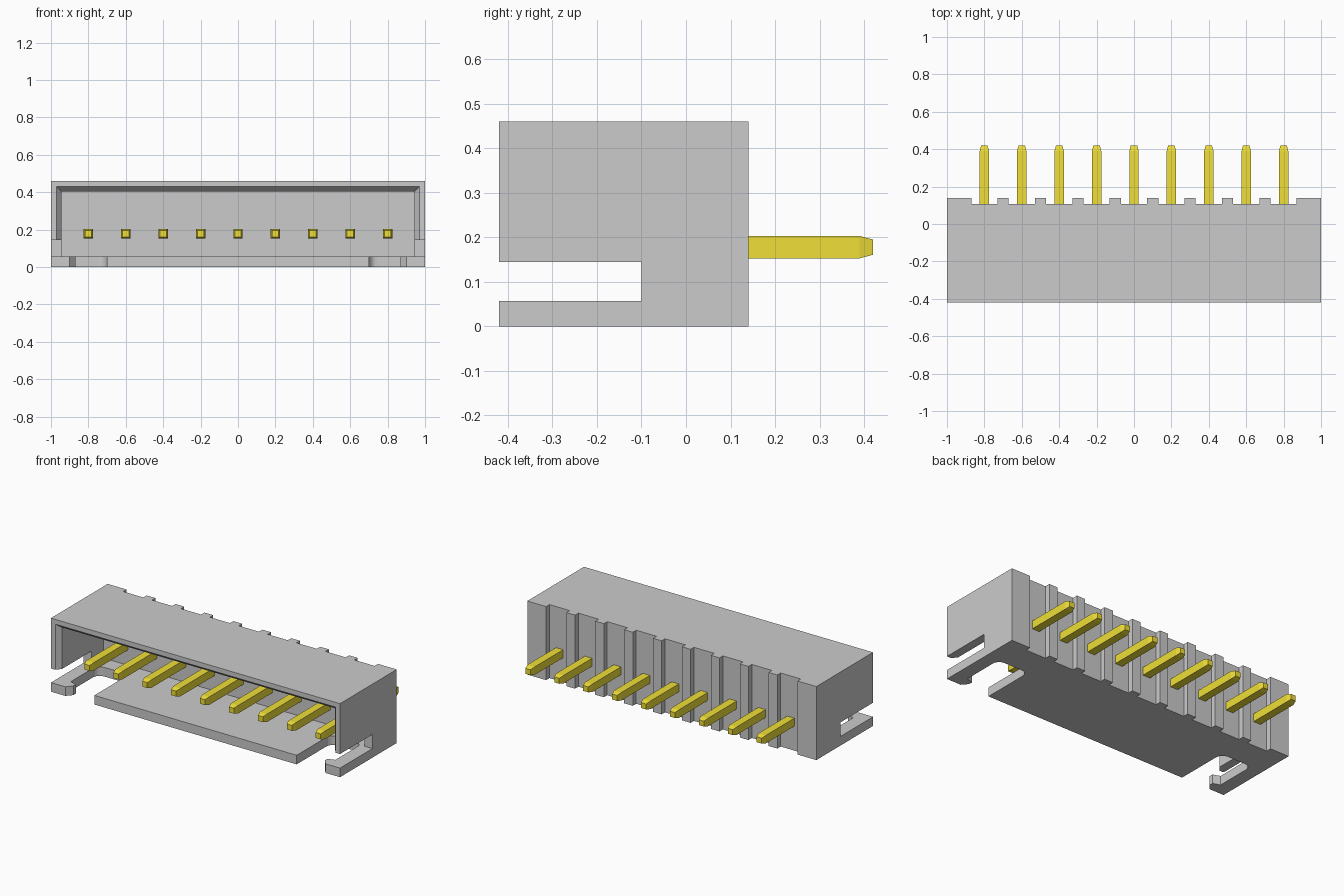
import bpy, bmesh, math

if "Cube" in bpy.data.objects:
    bpy.data.objects.remove(bpy.data.objects["Cube"])


def loft(name, sections):
    """Closed solid through matching rings of points."""
    bm = bmesh.new()
    rings = [[bm.verts.new(p) for p in s] for s in sections]
    n = len(rings[0])
    for a, b in zip(rings, rings[1:]):
        for i in range(n):
            j = (i + 1) % n
            bm.faces.new((a[i], a[j], b[j], b[i]))
    bm.faces.new(rings[0])
    bm.faces.new(rings[-1])
    bmesh.ops.recalc_face_normals(bm, faces=bm.faces)
    me = bpy.data.meshes.new(name)
    bm.to_mesh(me)
    bm.free()
    ob = bpy.data.objects.new(name, me)
    bpy.context.collection.objects.link(ob)
    return ob


def prism(name, outline, z0, z1):
    return loft(name, [[(x, y, z) for x, y in outline] for z in (z0, z1)])


def rect(y, x0, x1, z0, z1):
    return [(x0, y, z0), (x1, y, z0), (x1, y, z1), (x0, y, z1)]


def cut(target, cutter):
    m = target.modifiers.new("cut", 'BOOLEAN')
    m.operation, m.solver, m.object = 'DIFFERENCE', 'EXACT', cutter
    bpy.context.view_layer.objects.active = target
    bpy.ops.object.modifier_apply(modifier=m.name)
    bpy.data.objects.remove(cutter)


pin_xs = [i * 0.2 - 0.8 for i in range(9)]
FLOOR = 0.057

# housing: plan outline with a shallow groove behind each pin
outline = [(1, -0.42), (1, 0.14)]
for x in reversed(pin_xs):
    outline += [(x + 0.07, 0.14), (x + 0.07, 0.107), (x - 0.07, 0.107), (x - 0.07, 0.14)]
outline += [(-1, 0.14), (-1, -0.42)]
housing = prism("housing", outline, 0, 0.46)

# front cavity with chamfered mouth
cut(housing, loft("cavity", [rect(y, -w, w, FLOOR, t) for y, w, t in
                             ((-0.45, 0.995, 0.455), (-0.39, 0.945, 0.405), (0.02, 0.945, 0.405))]))

# slots through both side walls
cut(housing, loft("side_slot", [rect(y, -1.1, 1.1, FLOOR, 0.145) for y in (-0.5, -0.1)]))

# floor cutouts that leave a hooked latch arm on each side
profile = [(0.70, -0.5), (0.87, -0.5), (0.90, -0.42), (0.87, -0.385), (0.87, -0.36), (0.915, -0.345)]
profile[1] = (0.90, -0.5)
R, BACK = 0.045, -0.08
for cx, start in ((0.915 - R, 0), (0.70 + R, 90)):
    for k in range(6):
        a = math.radians(start + k * 18)
        profile.append((cx + R * math.cos(a), BACK - R + R * math.sin(a)))
for s in (1, -1):
    cut(housing, prism("floor_cutout", [(s * x, y) for x, y in profile], -0.1, 0.1))

# contact pins, tapered at both ends
gold = bpy.data.materials.new("gold")
gold.diffuse_color = (0.87, 0.74, 0.04, 1)
gold.use_nodes = True
gold.node_tree.nodes["Principled BSDF"].inputs["Base Color"].default_value = gold.diffuse_color
for i, x in enumerate(pin_xs):
    pin = loft(f"pin_{i + 1}", [rect(y, x - r, x + r, 0.178 - r, 0.178 + r) for y, r in
                                ((-0.35, 0.017), (-0.32, 0.025), (0.39, 0.025), (0.42, 0.017))])
    pin.data.materials.append(gold)
